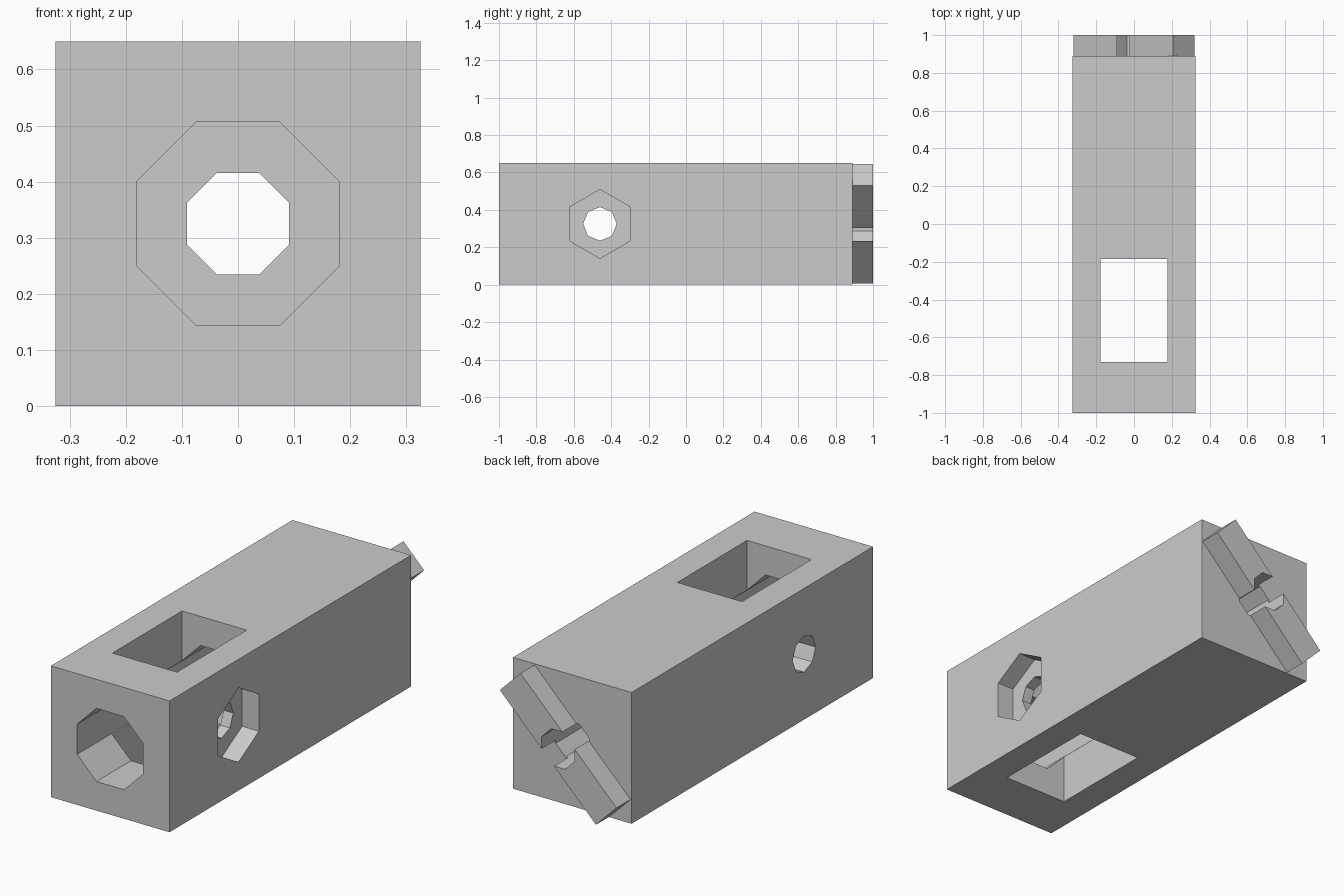
import bpy, bmesh, math
from mathutils import Matrix, Vector

if "Cube" in bpy.data.objects:
    bpy.data.objects.remove(bpy.data.objects["Cube"], do_unlink=True)

GREY = (0.6, 0.6, 0.6, 1)
mat = bpy.data.materials.new("plain grey")
mat.use_nodes = True
mat.diffuse_color = GREY
mat.node_tree.nodes["Principled BSDF"].inputs["Base Color"].default_value = GREY

MID = 0.325          # half width and mid height of the body
BODY_END = 0.89


def polygon(sides, radius, turn=0.0, centre=(0, 0)):
    """Regular polygon whose first corner points up, turned by a part of a side."""
    step = 2 * math.pi / sides
    return [(centre[0] + radius * math.sin((i + turn) * step),
             centre[1] + radius * math.cos((i + turn) * step)) for i in range(sides)]


def rectangle(u0, u1, v0, v1):
    return [(u0, v0), (u1, v0), (u1, v1), (u0, v1)]


def prism(name, profile, axis, start, end):
    """Extrude a 2D profile along the x, y or z axis."""
    place = {"x": lambda u, v, d: (d, u, v),
             "y": lambda u, v, d: (u, d, v),
             "z": lambda u, v, d: (u, v, d)}[axis]
    bm = bmesh.new()
    face = bm.faces.new([bm.verts.new(place(u, v, start)) for u, v in profile])
    out = bmesh.ops.extrude_face_region(bm, geom=[face])
    moved = [g for g in out["geom"] if isinstance(g, bmesh.types.BMVert)]
    bmesh.ops.translate(bm, verts=moved, vec=Vector(place(0, 0, end - start)))
    bmesh.ops.recalc_face_normals(bm, faces=bm.faces)
    mesh = bpy.data.meshes.new(name)
    bm.to_mesh(mesh)
    bm.free()
    mesh.materials.append(mat)
    obj = bpy.data.objects.new(name, mesh)
    bpy.context.collection.objects.link(obj)
    return obj


def cut(target, cutters):
    """Subtract each cutter, bake the result and drop the cutter."""
    for cutter in cutters:
        mod = target.modifiers.new("cut", "BOOLEAN")
        mod.operation, mod.solver, mod.object = "DIFFERENCE", "EXACT", cutter
        bpy.context.view_layer.update()
        graph = bpy.context.evaluated_depsgraph_get()
        baked = bpy.data.meshes.new_from_object(target.evaluated_get(graph))
        target.modifiers.clear()
        target.data = baked
        bpy.data.objects.remove(cutter, do_unlink=True)


def long_hole(apothem, start, end):
    radius = apothem / math.cos(math.pi / 8)
    return prism("hole_cutter", polygon(8, radius, 0.5, (0, MID)), "y", start, end)


# Block with a vertical window, a stepped lengthwise bore and a cross bolt hole
body = prism("body_block", rectangle(-MID, MID, 0, 2 * MID), "y", -1, BODY_END)
bolt = (-0.46, MID)
cut(body, [
    prism("window_cutter", rectangle(-0.177, 0.177, -0.73, -0.185), "z", -0.1, 0.8),
    long_hole(0.181, -1.1, 0.1),
    long_hole(0.0905, 0.05, 1.1),
    prism("bolt_cutter", polygon(8, 0.09, 0, bolt), "x", -0.5, 0.5),
    prism("nut_cutter", polygon(6, 0.184, 0, bolt), "x", 0.233, 0.5),
])

# Diagonal key on the back, split by the bore
key = prism("diagonal_key", rectangle(-0.372, 0.372, -0.08, 0.08), "y", BODY_END, 1)
key.data.transform(Matrix.Translation((0, 0, MID)) @ Matrix.Rotation(-math.pi / 4, 4, "Y"))
cut(key, [long_hole(0.0905, 0.8, 1.1)])
